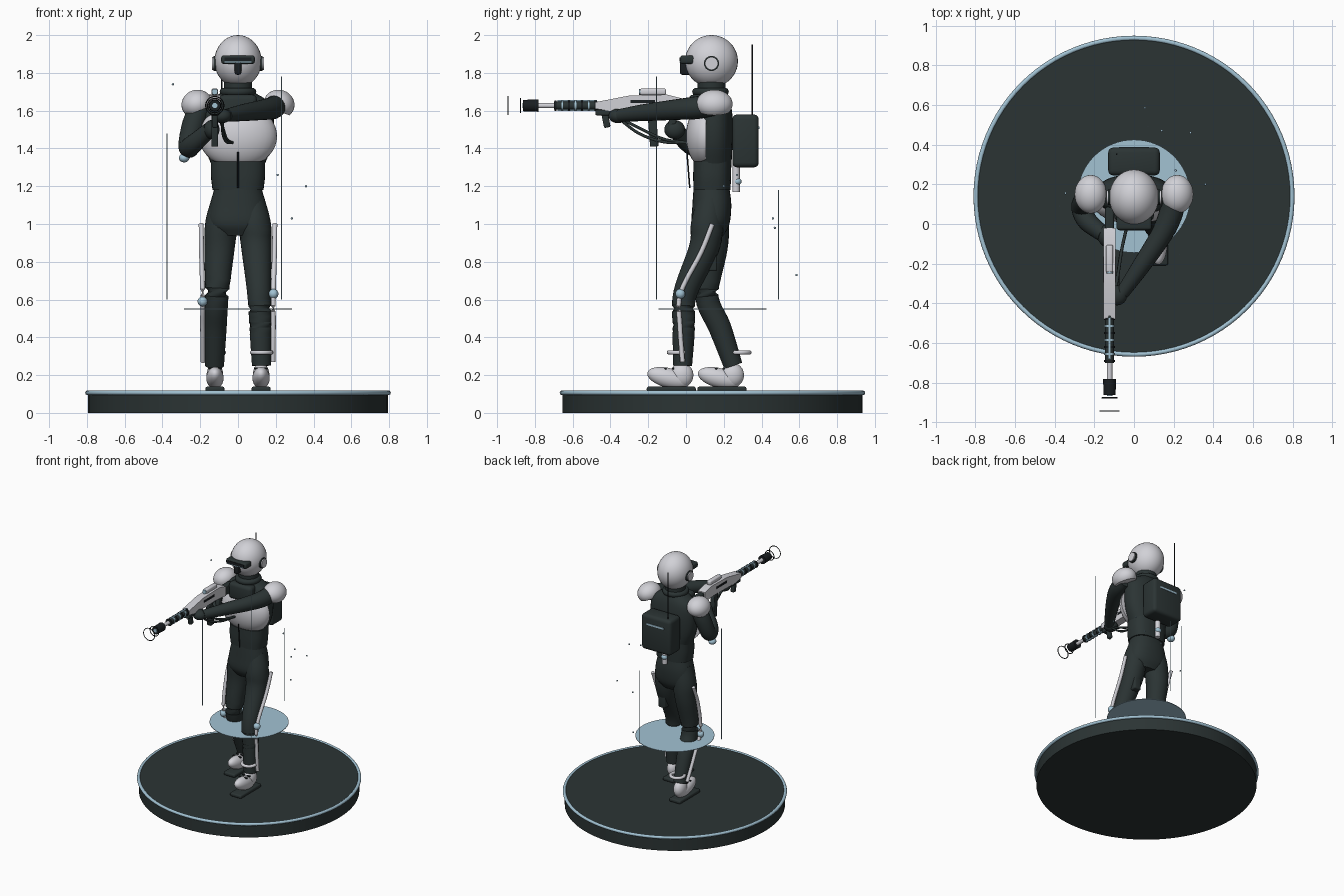
import bpy, bmesh, math
from mathutils import Vector, Matrix, Euler

if "Cube" in bpy.data.objects:
    bpy.data.objects.remove(bpy.data.objects["Cube"])


def material(name, rgb):
    m = bpy.data.materials.new(name)
    m.use_nodes = True
    m.diffuse_color = (*rgb, 1)
    m.node_tree.nodes["Principled BSDF"].inputs["Base Color"].default_value = (*rgb, 1)
    return m


WHITE = material("pale grey armour", (0.64, 0.64, 0.68))
DARK = material("dark suit", (0.024, 0.034, 0.034))
BLUE = material("pale blue", (0.36, 0.54, 0.65))
BLACK = material("near black", (0.01, 0.013, 0.015))


def finish(name, bm, mat):
    bmesh.ops.recalc_face_normals(bm, faces=bm.faces[:])
    me = bpy.data.meshes.new(name)
    bm.to_mesh(me)
    bm.free()
    me.materials.append(mat)
    me.shade_smooth()
    me.set_sharp_from_angle(angle=math.radians(38))
    ob = bpy.data.objects.new(name, me)
    bpy.context.collection.objects.link(ob)
    return ob


def ellipsoid(name, loc, radii, mat, cut=None, rot=(0, 0, 0)):
    bm = bmesh.new()
    bmesh.ops.create_uvsphere(bm, u_segments=32, v_segments=20, radius=1)
    if cut:  # cut = (plane point, direction removed) on the unit sphere
        geom = bm.verts[:] + bm.edges[:] + bm.faces[:]
        bmesh.ops.bisect_plane(bm, geom=geom, plane_co=cut[0], plane_no=cut[1], clear_outer=True)
        bmesh.ops.holes_fill(bm, edges=[e for e in bm.edges if e.is_boundary])
    bm.transform(Matrix.LocRotScale(Vector(loc), Euler(rot), Vector(radii)))
    return finish(name, bm, mat)


def box(name, loc, size, mat, bevel=0.0, rot=(0, 0, 0)):
    bm = bmesh.new()
    bmesh.ops.create_cube(bm, size=1, matrix=Matrix.Diagonal((*size, 1)))
    if bevel:
        bmesh.ops.bevel(bm, geom=bm.edges[:], offset=bevel, segments=3, profile=0.5, affect='EDGES')
    bm.transform(Matrix.LocRotScale(Vector(loc), Euler(rot), None))
    return finish(name, bm, mat)


def rod(name, a, b, r, mat, r2=None, n=24):
    a, b = Vector(a), Vector(b)
    bm = bmesh.new()
    bmesh.ops.create_cone(bm, cap_ends=True, segments=n, radius1=r, radius2=r if r2 is None else r2,
                          depth=(b - a).length)
    bm.transform(Matrix.LocRotScale((a + b) / 2, (b - a).to_track_quat('Z', 'Y'), None))
    return finish(name, bm, mat)


def skin_rings(name, rings, mat, closed=False):
    bm = bmesh.new()
    vs = [[bm.verts.new(p) for p in ring] for ring in rings]
    n = len(vs[0])
    pairs = list(zip(vs, vs[1:])) + ([(vs[-1], vs[0])] if closed else [])
    for a, b in pairs:
        for i in range(n):
            bm.faces.new((a[i], a[(i + 1) % n], b[(i + 1) % n], b[i]))
    if not closed:
        bm.faces.new(vs[0])
        bm.faces.new(vs[-1])
    return finish(name, bm, mat)


def spline(rows, steps=6):
    """Catmull-Rom interpolation of equal-length rows."""
    p = [Vector(r) for r in rows]
    p = [p[0] * 2 - p[1]] + p + [p[-1] * 2 - p[-2]]
    out = []
    for a, b, c, d in zip(p, p[1:], p[2:], p[3:]):
        for k in range(steps):
            t = k / steps
            out.append(0.5 * (2 * b + (c - a) * t + (2 * a - 5 * b + 4 * c - d) * t * t
                              + (3 * b - a - 3 * c + d) * t ** 3))
    return out + [p[-2]]


def circle(n):
    return [(math.cos(math.tau * i / n), math.sin(math.tau * i / n)) for i in range(n)]


def tube(name, rows, mat, n=20):
    """Limb or hose through (x, y, z, radius) rows."""
    pts = spline(rows)
    rings = []
    for i, p in enumerate(pts):
        t = (pts[min(i + 1, len(pts) - 1)] - pts[max(i - 1, 0)]).to_3d()
        q = t.to_track_quat('Z', 'Y')
        rings.append([p.to_3d() + q @ Vector((c * p[3], s * p[3], 0)) for c, s in circle(n)])
    return skin_rings(name, rings, mat)


def loft(name, rows, mat, n=32, power=0.85):
    """Stack of rounded sections given as (z, centre y, half width, half depth)."""
    def f(v):
        return math.copysign(abs(v) ** power, v)
    rings = [[(f(c) * w, y + f(s) * d, z) for c, s in circle(n)] for z, y, w, d in spline(rows, 4)]
    return skin_rings(name, rings, mat)


def ring(name, loc, major, minor, mat, axis='Z', n=48):
    turn = Matrix.Rotation(math.pi / 2, 3, 'X') if axis == 'Y' else Matrix.Identity(3)
    rings = [[Vector(loc) + turn @ Vector(((major + minor * u) * c, (major + minor * u) * s, minor * v))
              for u, v in circle(10)] for c, s in circle(n)]
    return skin_rings(name, rings, mat, closed=True)


# Display base and floating disc
rod("base", (0, 0.14, 0), (0, 0.14, 0.112), 0.795, DARK, n=96)
ring("base_rim", (0, 0.14, 0.106), 0.797, 0.012, BLUE, n=96)
rod("floating_disc", (0, 0.14, 0.548), (0, 0.14, 0.552), 0.285, BLUE, n=64)

# Upright light lines and drifting specks
for x, y, top in ((0.23, -0.155, 1.78), (-0.375, 0.09, 1.48), (0.07, 0.49, 1.18)):
    rod("light_line", (x, y, 0.6), (x, y, top), 0.0025, BLUE, n=8)
for p in ((-0.345, 0.155, 1.74), (0.36, 0.2, 1.2), (0.285, 0.46, 1.03), (0.14, 0.47, 0.98),
          (0.055, 0.585, 0.73), (0.21, 0.27, 1.26)):
    ellipsoid("speck", p, (0.006,) * 3, BLUE)

# Trousers
loft("pelvis", [(1.19, 0.135, 0.125, 0.095), (1.1, 0.137, 0.147, 0.103),
                (1.0, 0.13, 0.155, 0.1), (0.94, 0.13, 0.1, 0.07)], DARK)
LEGS = (  # side, hip y, thigh y, knee y, knee z, ankle y
    (1, 0.13, 0.095, -0.005, 0.63, -0.018),
    (-1, 0.145, 0.14, 0.11, 0.62, 0.25))
for s, hip, thigh, knee, kz, ankle in LEGS:
    side = "left" if s > 0 else "right"
    mid = (knee + ankle) / 2
    tube(side + "_leg", [(s * 0.07, hip, 1.13, 0.07), (s * 0.088, (hip + thigh) / 2, 1.0, 0.086),
                         (s * 0.098, thigh, 0.87, 0.08), (s * 0.112, knee, kz, 0.063),
                         (s * 0.12, mid, 0.45, 0.06), (s * 0.124, ankle, 0.25, 0.05)], DARK, 28)
    # Outer brace with knee joint
    tube(side + "_brace", [(s * 0.195, thigh + 0.045, 1.0, 0.013), (s * 0.193, thigh - 0.015, 0.85, 0.013),
                           (s * 0.187, knee - 0.025, kz, 0.013), (s * 0.187, mid - 0.02, 0.45, 0.013),
                           (s * 0.185, ankle, 0.27, 0.013)], WHITE, 12)
    ellipsoid(side + "_knee_joint", (s * 0.188, knee - 0.025, kz - (0 if s > 0 else 0.03)), (0.026,) * 3, BLUE)
    ring(side + "_ankle_ring", (s * 0.125, ankle + (-0.022 if s > 0 else 0.035), 0.32), 0.05, 0.012, WHITE)
    # Shoe and sole
    ellipsoid(side + "_shoe_toe", (s * 0.122, ankle - 0.075, 0.185), (0.046, 0.115, 0.052), WHITE, rot=(-0.25, 0, 0))
    ellipsoid(side + "_shoe_heel", (s * 0.122, ankle - 0.005, 0.2), (0.044, 0.062, 0.065), WHITE)
    box(side + "_sole", (s * 0.122, ankle - 0.06, 0.125), (0.1, 0.26, 0.028), DARK, 0.01)
    for k in range(2):
        rod(side + "_shoe_strap", (s * 0.155, ankle - 0.09 + 0.04 * k, 0.235),
            (s * 0.085, ankle - 0.09 + 0.04 * k, 0.235), 0.006, BLACK, n=8)
box("thigh_pouch", (0.1, 0.13, 0.83), (0.06, 0.07, 0.16), DARK, 0.01)

# Torso
loft("waist", [(1.18, 0.138, 0.135, 0.098), (1.25, 0.138, 0.143, 0.1), (1.33, 0.14, 0.143, 0.1)], DARK, power=0.75)
loft("torso", [(1.3, 0.145, 0.135, 0.095), (1.42, 0.148, 0.18, 0.098), (1.55, 0.148, 0.19, 0.1),
               (1.64, 0.145, 0.17, 0.09), (1.7, 0.14, 0.08, 0.07)], DARK)
ellipsoid("chest_plate", (0, 0.105, 1.465), (0.207, 0.105, 0.17), WHITE, cut=((0, 0, 0), (0, 1, 0)))
box("chest_yoke", (0, 0.055, 1.62), (0.2, 0.08, 0.13), DARK, 0.025)
rod("chest_seam", (0, 0.005, 1.38), (0.0, 0.02, 1.19), 0.004, BLACK, n=8)
rod("neck", (0, 0.135, 1.66), (0, 0.135, 1.78), 0.075, DARK)
ring("collar", (0, 0.13, 1.7), 0.075, 0.022, DARK)

# Helmet
ellipsoid("helmet", (0, 0.135, 1.862), (0.125, 0.14, 0.138), WHITE)
for s in (1, -1):
    rod("ear_ring", (s * 0.1, 0.135, 1.85), (s * 0.13, 0.135, 1.85), 0.04, DARK)
    rod("ear_cap", (s * 0.1, 0.135, 1.85), (s * 0.138, 0.135, 1.85), 0.034, WHITE)
box("visor", (0, 0.012, 1.87), (0.178, 0.085, 0.046), DARK, 0.014)
box("visor_slit", (0, -0.031, 1.872), (0.145, 0.006, 0.02), BLACK)
box("visor_glow", (0, -0.031, 1.857), (0.145, 0.006, 0.005), BLUE)
box("breather", (0, 0.005, 1.825), (0.036, 0.075, 0.07), BLACK, 0.012)

# Shoulder pads
for s in (1, -1):
    ellipsoid("shoulder_pad", (s * 0.218, 0.15, 1.635), (0.082, 0.097, 0.075), WHITE,
              cut=((0, 0, -0.5), (0, 0, -1)), rot=(0, s * 0.35, 0))

# Arms and gloves
tube("right_arm", [(-0.19, 0.14, 1.64, 0.055), (-0.235, 0.125, 1.53, 0.06), (-0.262, 0.085, 1.41, 0.054),
                   (-0.235, 0.015, 1.425, 0.05), (-0.15, -0.055, 1.5, 0.04)], DARK)
ellipsoid("right_glove", (-0.14, -0.06, 1.5), (0.042, 0.055, 0.05), DARK)
ellipsoid("right_elbow_pad", (-0.285, 0.075, 1.35), (0.028, 0.03, 0.024), BLUE)
tube("left_arm", [(0.2, 0.14, 1.63, 0.058), (0.185, 0.05, 1.615, 0.06), (0.135, -0.06, 1.605, 0.054),
                  (0.03, -0.22, 1.59, 0.045), (-0.06, -0.35, 1.575, 0.034)], DARK)
ellipsoid("left_glove", (-0.085, -0.36, 1.572), (0.05, 0.05, 0.038), DARK)

# Backpack
box("backpack", (0, 0.315, 1.44), (0.26, 0.14, 0.28), DARK, 0.025)
box("pack_light", (0, 0.385, 1.51), (0.15, 0.006, 0.014), BLUE)
rod("antenna", (-0.087, 0.352, 1.55), (-0.087, 0.352, 1.95), 0.004, BLACK, n=8)
rod("pack_canister", (0, 0.265, 1.17), (0, 0.265, 1.32), 0.02, WHITE)
ellipsoid("pack_valve", (0, 0.272, 1.225), (0.024, 0.022, 0.02), BLUE)

# Rifle, pointing along -y
GX, GZ = -0.123, 1.627
profile = [(-0.48, 1.61), (-0.48, 1.645), (-0.3, 1.68), (-0.1, 1.685), (-0.02, 1.665),
           (-0.02, 1.59), (-0.15, 1.6), (-0.38, 1.595)]
skin_rings("rifle_body", [[(GX + dx, y, z) for y, z in profile] for dx in (-0.03, 0.03)], WHITE)
box("rifle_stock", (GX, 0.02, 1.62), (0.045, 0.13, 0.075), DARK, 0.01)
for s in (1, -1):
    box("rifle_side_slot", (GX + s * 0.03, -0.23, 1.648), (0.006, 0.13, 0.016), BLACK)
box("rifle_scope", (GX, -0.175, 1.7), (0.036, 0.14, 0.034), WHITE, 0.01)
rod("scope_lens", (GX, -0.25, 1.7), (GX, -0.24, 1.7), 0.016, BLUE)
rod("barrel_shroud", (GX, -0.7, GZ), (GX, -0.46, GZ), 0.022, DARK)
for i in range(7):
    y = -0.69 + 0.035 * i
    rod("barrel_rib", (GX, y - 0.005, GZ), (GX, y + 0.005, GZ), 0.028, BLUE if i % 2 else BLACK)
for dz in (0.024, -0.024):
    rod("barrel_pipe", (GX, -0.68, GZ + dz), (GX, -0.47, GZ + dz), 0.006, BLUE, n=10)
rod("barrel", (GX, -0.79, GZ), (GX, -0.69, GZ), 0.014, WHITE)
rod("muzzle", (GX, -0.862, GZ), (GX, -0.78, GZ), 0.03, BLACK, 0.033)
rod("muzzle_bore", (GX, -0.866, GZ), (GX, -0.86, GZ), 0.014, BLUE)
ring("muzzle_ring_small", (GX, -0.876, GZ), 0.038, 0.003, BLACK, 'Y')
ring("muzzle_ring_large", (GX, -0.943, GZ), 0.048, 0.003, BLACK, 'Y')
box("magazine", (GX, -0.175, 1.505), (0.036, 0.045, 0.19), DARK, 0.006, (0.08, 0, 0))
box("foregrip", (GX, -0.425, 1.555), (0.03, 0.035, 0.09), DARK, 0.008, (0.2, 0, 0))
box("handguard", (GX, -0.42, 1.59), (0.05, 0.12, 0.03), DARK, 0.008)
box("pistol_grip", (GX, -0.07, 1.55), (0.032, 0.04, 0.11), DARK, 0.008, (-0.2, 0, 0))
for k in (0, 1):
    tube("sling", [(-0.1 + 0.02 * k, -0.37, 1.57, 0.008), (-0.08, -0.25, 1.51 - 0.03 * k, 0.008),
                   (-0.06, -0.12, 1.45 - 0.015 * k, 0.008), (-0.03, 0.01, 1.43, 0.008)], DARK, 10)
